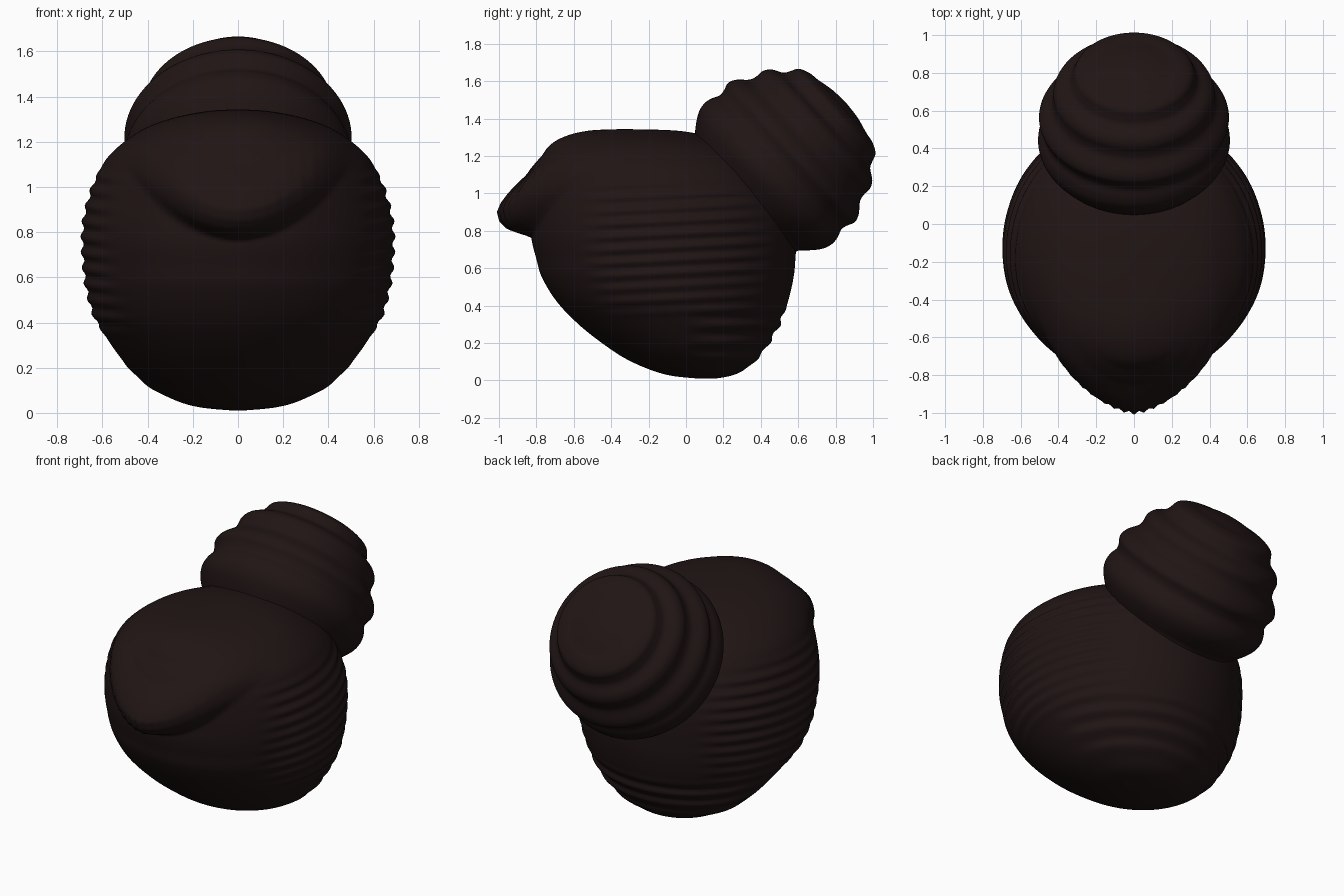
import bpy, bmesh
from math import sin, cos, pi, tau

if "Cube" in bpy.data.objects:
    bpy.data.objects.remove(bpy.data.objects["Cube"])

hair = bpy.data.materials.new("dark_hair")
hair.diffuse_color = (0.015, 0.0075, 0.0075, 1)
hair.use_nodes = True
hair.node_tree.nodes["Principled BSDF"].inputs["Base Color"].default_value = hair.diffuse_color


def spline(rows, sub):
    """Catmull-Rom through rows of numbers."""
    out = []
    for i in range(len(rows) - 1):
        p = [rows[max(0, min(len(rows) - 1, i + k))] for k in (-1, 0, 1, 2)]
        for s in range(sub):
            t = s / sub
            out.append([0.5 * (2 * b + (c - a) * t + (2 * a - 5 * b + 4 * c - d) * t * t
                               + (3 * b - a - 3 * c + d) * t ** 3) for a, b, c, d in zip(*p)])
    return out + [list(rows[-1])]


def interp(table, x):
    if x <= table[0][0] or x >= table[-1][0]:
        return 0.0
    for (x0, y0), (x1, y1) in zip(table, table[1:]):
        if x <= x1:
            return y0 + (y1 - y0) * (x - x0) / (x1 - x0)


def step(a, b, x):
    t = max(0, min(1, (x - a) / (b - a)))
    return t * t * (3 - 2 * t)


def skin(name, rings):
    """Join closed rings of points into one smooth capped surface."""
    bm = bmesh.new()
    loops = [[bm.verts.new(p) for p in r] for r in rings]
    for a, b in zip(loops, loops[1:]):
        for i in range(len(a)):
            j = (i + 1) % len(a)
            bm.faces.new((a[i], a[j], b[j], b[i]))
    bm.faces.new(loops[0][::-1])
    bm.faces.new(loops[-1])
    bmesh.ops.remove_doubles(bm, verts=bm.verts, dist=1e-5)
    bmesh.ops.recalc_face_normals(bm, faces=bm.faces)
    me = bpy.data.meshes.new(name)
    bm.to_mesh(me)
    bm.free()
    for f in me.polygons:
        f.use_smooth = True
    me.materials.append(hair)
    ob = bpy.data.objects.new(name, me)
    bpy.context.collection.objects.link(ob)
    return ob


# Head of hair: height, half width, front y, back y, y of widest point
SECTIONS = [
    (0.01, 0.02, 0.06, 0.16, 0.11), (0.025, 0.17, -0.08, 0.24, 0.10),
    (0.06, 0.29, -0.20, 0.32, 0.08), (0.12, 0.40, -0.33, 0.385, 0.05),
    (0.20, 0.485, -0.45, 0.445, 0.02), (0.30, 0.56, -0.575, 0.50, -0.03),
    (0.42, 0.635, -0.69, 0.545, -0.08), (0.55, 0.672, -0.77, 0.575, -0.11),
    (0.65, 0.685, -0.80, 0.585, -0.12), (0.75, 0.69, -0.825, 0.59, -0.13),
    (0.85, 0.685, -0.83, 0.585, -0.14), (0.95, 0.662, -0.83, 0.56, -0.15),
    (1.05, 0.625, -0.82, 0.51, -0.17), (1.15, 0.56, -0.795, 0.42, -0.19),
    (1.25, 0.43, -0.735, 0.27, -0.22), (1.305, 0.29, -0.645, 0.12, -0.25),
    (1.335, 0.14, -0.52, -0.05, -0.28), (1.343, 0.02, -0.36, -0.30, -0.33)]
# Forward overhang of the fringe by height
FRINGE = [(0.765, 0), (0.785, 0.06), (0.81, 0.125), (0.85, 0.16), (0.90, 0.172),
          (0.95, 0.152), (1.0, 0.12), (1.1, 0.04), (1.2, 0)]
SEG = 160
rings = []
for z, w, yf, yb, yc in spline(SECTIONS, 9):
    ring = []
    for i in range(SEG):
        c, s = cos(tau * i / SEG), sin(tau * i / SEG)
        x = w * c
        y = yc + ((yb - yc) if s > 0 else (yc - yf)) * s
        # combed strands on the sides and underneath at the back
        side = step(0.35, 0.6, abs(x)) * step(0.3, 0.42, z) * (1 - step(1.0, 1.12, z))
        side *= step(-0.6, -0.35, y)
        r = 1 + 0.011 * side * sin(tau * (z - 0.05 * y) / 0.07)
        low = step(-0.05, 0.2, y) * (1 - step(0.3, 0.42, z)) * step(0.01, 0.05, z)
        r += 0.02 * low * sin(tau * z / 0.09)
        x, y = x * r, yc + (y - yc) * r
        # overhanging fringe, curving upward to the sides
        if s < 0:
            lift = interp(FRINGE, z - 1.3 * x * x)
            push = lift * max(0, 1 - (abs(x) / 0.52) ** 1.3)
            y -= push * (1 + 0.05 * cos(tau * x / 0.055))
        ring.append((x, y, z))
    rings.append(ring)
skin("head_hair", rings)

# Coiled bun: ridged profile (distance along axis, radius) turned on a tilted axis
PROFILE = [
    (-0.12, 0.0), (-0.12, 0.36), (-0.08, 0.42), (0.0, 0.485), (0.06, 0.507), (0.11, 0.502),
    (0.155, 0.484), (0.19, 0.488), (0.235, 0.503), (0.28, 0.485), (0.33, 0.44),
    (0.37, 0.427), (0.415, 0.425), (0.455, 0.40), (0.49, 0.345), (0.525, 0.325),
    (0.565, 0.305), (0.592, 0.25), (0.602, 0.19), (0.622, 0.10), (0.63, 0.0)]
rings = []
for t, r in spline(PROFILE, 5):
    r = max(r, 0.001)
    rings.append([(r * cos(a), 0.39 + 0.74 * t - 0.673 * r * sin(a),
                   1.06 + 0.673 * t + 0.74 * r * sin(a))
                  for a in (tau * i / 96 for i in range(96))])
skin("hair_bun", rings)
